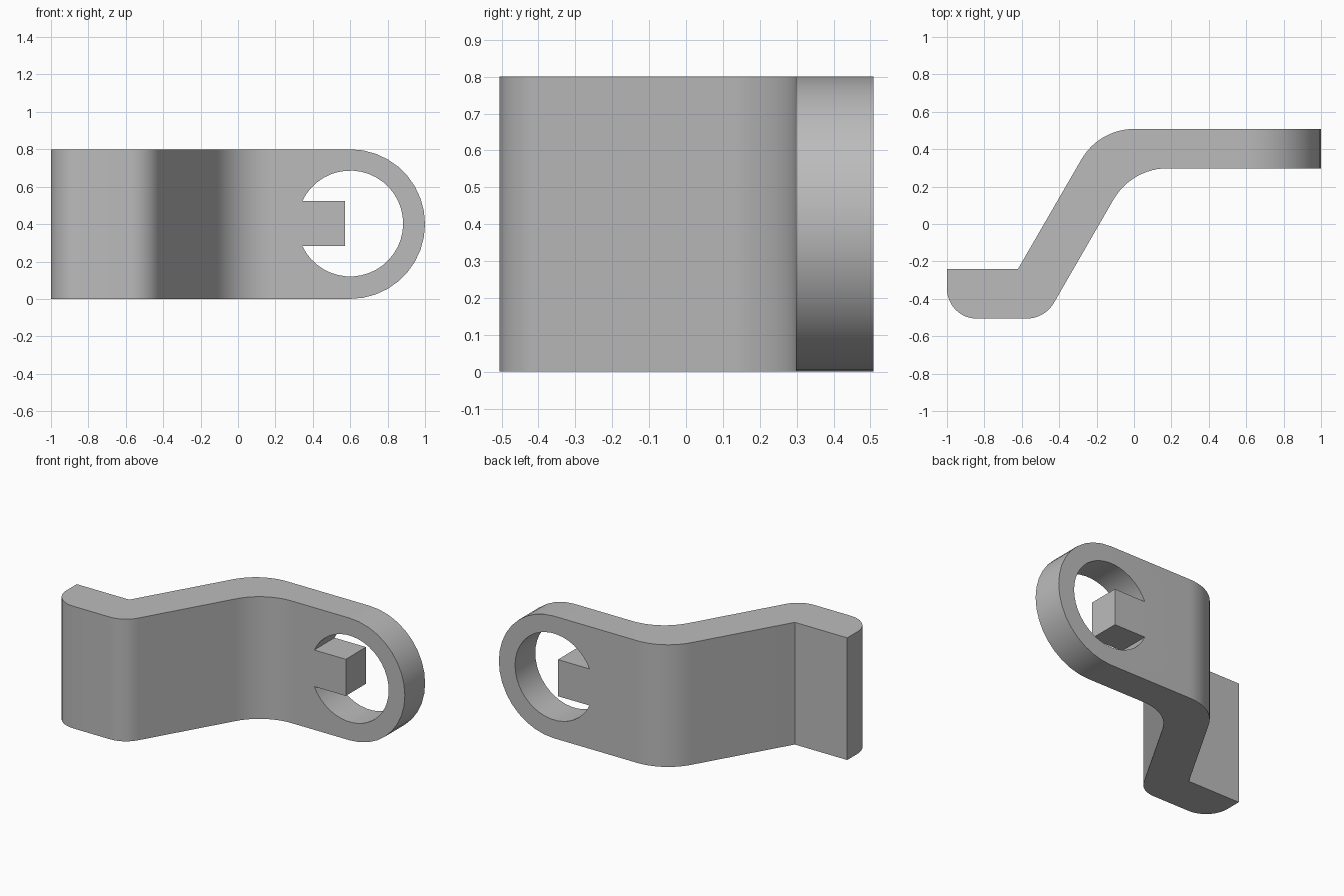
import bpy, bmesh, math
from mathutils import Vector

if "Cube" in bpy.data.objects:
    bpy.data.objects.remove(bpy.data.objects["Cube"])

grey = bpy.data.materials.new("plain grey")
grey.use_nodes = True
grey.diffuse_color = (0.5, 0.5, 0.5, 1)
grey.node_tree.nodes["Principled BSDF"].inputs["Base Color"].default_value = (0.5, 0.5, 0.5, 1)


def fillet(corners, steps=12):
    """Round each (x, y, radius) corner of a closed outline."""
    outline = []
    for i, (x, y, r) in enumerate(corners):
        p = Vector((x, y))
        if r == 0:
            outline.append(p)
            continue
        a = (Vector(corners[i - 1][:2]) - p).normalized()
        b = (Vector(corners[(i + 1) % len(corners)][:2]) - p).normalized()
        half = a.angle(b) / 2
        centre = p + (a + b).normalized() * r / math.sin(half)
        start = p + a * r / math.tan(half) - centre
        end = p + b * r / math.tan(half) - centre
        turn = start.angle(end)
        for k in range(steps + 1):
            t = k / steps
            outline.append(centre + (start * math.sin((1 - t) * turn)
                                     + end * math.sin(t * turn)) / math.sin(turn))
    return outline


def arc(cx, cz, r, a0, a1, steps):
    angles = [math.radians(a0 + (a1 - a0) * k / steps) for k in range(steps + 1)]
    return [(cx + r * math.cos(a), cz + r * math.sin(a)) for a in angles]


def prism(name, points, travel):
    """Extrude a closed 3D outline into a solid object."""
    bm = bmesh.new()
    face = bm.faces.new([bm.verts.new(p) for p in points])
    new = bmesh.ops.extrude_face_region(bm, geom=[face])["geom"]
    bmesh.ops.translate(bm, vec=travel, verts=[v for v in new if isinstance(v, bmesh.types.BMVert)])
    bmesh.ops.recalc_face_normals(bm, faces=bm.faces)
    mesh = bpy.data.meshes.new(name)
    bm.to_mesh(mesh)
    bm.free()
    mesh.materials.append(grey)
    obj = bpy.data.objects.new(name, mesh)
    bpy.context.collection.objects.link(obj)
    return obj


def cut(target, cutter, operation):
    cutter.hide_render = True
    mod = target.modifiers.new("cut", "BOOLEAN")
    mod.operation, mod.solver, mod.object = operation, "EXACT", cutter
    bpy.context.view_layer.objects.active = target
    bpy.ops.object.modifier_apply(modifier=mod.name)
    bpy.data.objects.remove(cutter)


# Bent strip: plan outline with rounded bends
plan = fillet([(-1, -0.24, 0), (-0.62, -0.24, 0), (-0.187, 0.508, 0.325),
               (1.1, 0.508, 0), (1.1, 0.298, 0), (-0.013, 0.298, 0.335),
               (-0.477, -0.506, 0.17), (-1, -0.506, 0.16)])
bracket = prism("bent_bracket", [(p.x, p.y, -0.1) for p in plan], (0, 0, 1))

# Half-round end
side = [(-1.2, 0)] + arc(0.6, 0.4, 0.4, -90, 90, 18) + [(-1.2, 0.8)]
cut(bracket, prism("end_cutter", [(x, -1, z) for x, z in side], (0, 2, 0)), "INTERSECT")

# Round hole with a square tab left standing in it
hole = arc(0.6, 0.403, 0.283, -155, 155, 36) + [(0.572, 0.523), (0.572, 0.283)]
cut(bracket, prism("hole_cutter", [(x, -1, z) for x, z in hole], (0, 2, 0)), "DIFFERENCE")

bpy.ops.object.select_all(action="DESELECT")
bracket.select_set(True)
bpy.context.view_layer.objects.active = bracket
bpy.ops.object.shade_smooth_by_angle(angle=math.radians(30))
